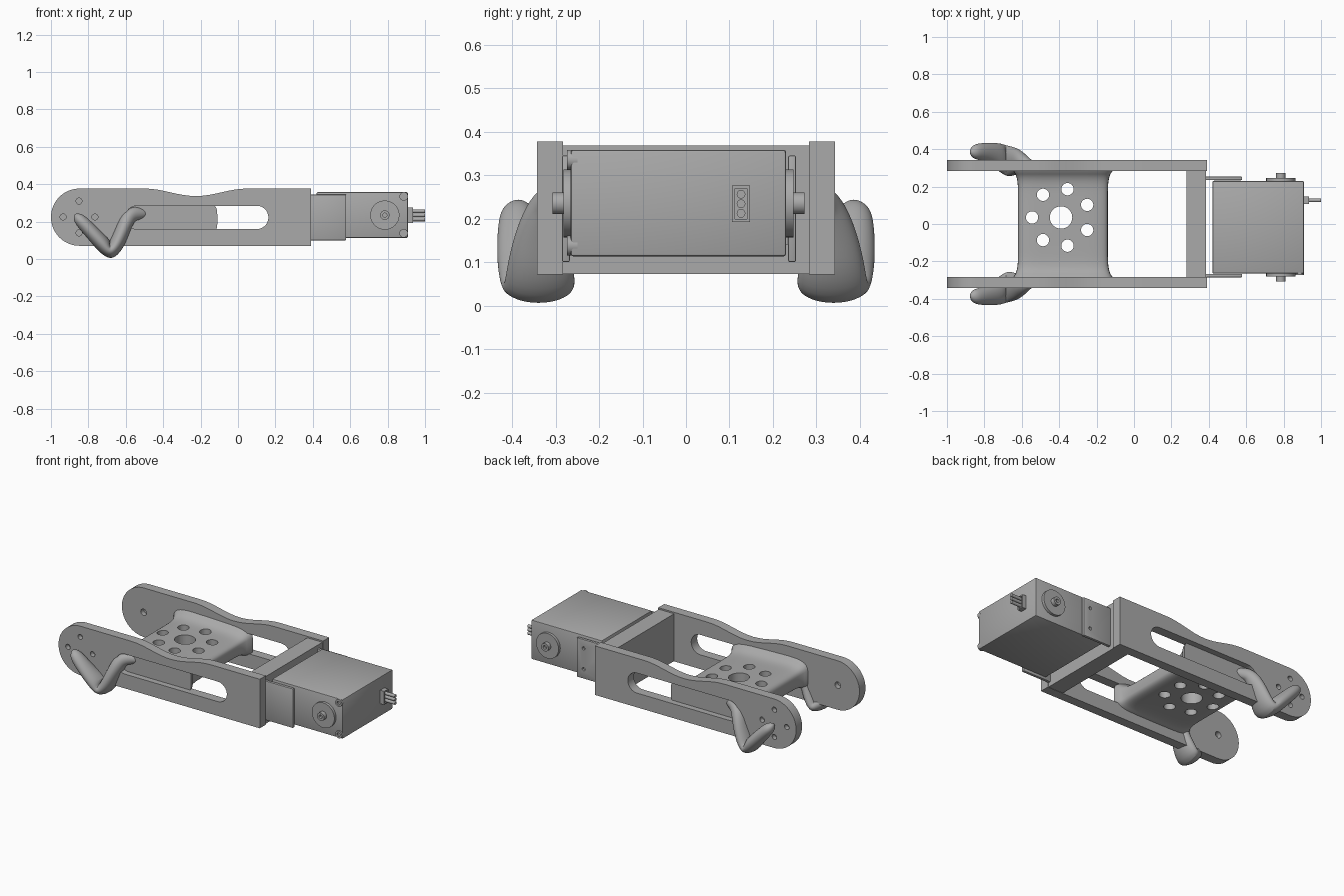
import bpy, bmesh, math
from mathutils import Matrix, Vector

if "Cube" in bpy.data.objects:
    bpy.data.objects.remove(bpy.data.objects["Cube"], do_unlink=True)

GREY = bpy.data.materials.new("mid grey")
GREY.use_nodes = True
GREY.diffuse_color = (0.4, 0.4, 0.4, 1)
GREY.node_tree.nodes["Principled BSDF"].inputs["Base Color"].default_value = (0.4, 0.4, 0.4, 1)


def smooth(ob, angle=30):
    bpy.ops.object.select_all(action='DESELECT')
    ob.select_set(True)
    bpy.context.view_layer.objects.active = ob
    bpy.ops.object.shade_smooth_by_angle(angle=math.radians(angle))


def finish(name, bm, angle=30):
    bmesh.ops.recalc_face_normals(bm, faces=bm.faces)
    mesh = bpy.data.meshes.new(name)
    bm.to_mesh(mesh)
    bm.free()
    mesh.materials.append(GREY)
    ob = bpy.data.objects.new(name, mesh)
    bpy.context.collection.objects.link(ob)
    smooth(ob, angle)
    return ob


def box(name, x, y, z, bevel=0):
    bm = bmesh.new()
    size = Vector((x[1] - x[0], y[1] - y[0], z[1] - z[0]))
    mid = Vector((sum(x), sum(y), sum(z))) / 2
    bmesh.ops.create_cube(bm, size=1, matrix=Matrix.Translation(mid) @ Matrix.Diagonal((*size, 1)))
    if bevel:
        bmesh.ops.bevel(bm, geom=bm.edges[:], offset=bevel, segments=2, profile=0.5, affect='EDGES')
    return finish(name, bm)


def cylinder(name, centre, radius, depth, axis='Y', sides=32):
    turn = {'X': Matrix.Rotation(math.pi / 2, 4, 'Y'),
            'Y': Matrix.Rotation(math.pi / 2, 4, 'X'), 'Z': Matrix()}[axis]
    bm = bmesh.new()
    bmesh.ops.create_cone(bm, cap_ends=True, segments=sides, radius1=radius, radius2=radius,
                          depth=depth, matrix=Matrix.Translation(centre) @ turn)
    return finish(name, bm)


def prism(name, outline, y0, y1):
    """Extrude an outline in the xz plane along y."""
    bm = bmesh.new()
    face = bm.faces.new([bm.verts.new((x, y0, z)) for x, z in outline])
    grown = bmesh.ops.extrude_face_region(bm, geom=[face])["geom"]
    bmesh.ops.translate(bm, vec=(0, y1 - y0, 0),
                        verts=[v for v in grown if isinstance(v, bmesh.types.BMVert)])
    return finish(name, bm)


def loft(name, rings):
    """Skin a list of closed rings and cap both ends."""
    bm = bmesh.new()
    rows = [[bm.verts.new(p) for p in ring] for ring in rings]
    n = len(rows[0])
    for a, b in zip(rows, rows[1:]):
        for i in range(n):
            bm.faces.new((a[i], a[(i + 1) % n], b[(i + 1) % n], b[i]))
    bm.faces.new(rows[0])
    bm.faces.new(rows[-1])
    return finish(name, bm, 60)


def cut(ob, cutters):
    for c in cutters:
        mod = ob.modifiers.new("cut", 'BOOLEAN')
        mod.operation = 'DIFFERENCE'
        mod.solver = 'EXACT'
        mod.object = c
        bpy.context.view_layer.objects.active = ob
        bpy.ops.object.modifier_apply(modifier=mod.name)
        bpy.data.objects.remove(c, do_unlink=True)
    smooth(ob)


def arc(cx, cz, r, start, end, n=16):
    return [(cx + r * math.cos(math.radians(start + (end - start) * i / n)),
             cz + r * math.sin(math.radians(start + (end - start) * i / n))) for i in range(n + 1)]


# Side rails: rounded pivot end, shallow dip on top, long slot
dip = [(0.05 - 0.55 * i / 16, 0.377 - 0.02 * (1 - math.cos(math.tau * i / 16))) for i in range(17)]
rail_outline = [(0.39, 0.071), (0.39, 0.377)] + dip + arc(-0.847, 0.224, 0.153, 90, 270, 32)
slot_outline = arc(0.1, 0.2225, 0.0625, -90, 90) + arc(-0.54, 0.2225, 0.0625, 90, 270)

# Hook path: x, y offset, z, in-plane radius, sideways radius
hook_path = [(-0.872, 0.385, 0.24, 0.006, 0.008), (-0.86, 0.386, 0.226, 0.027, 0.034),
             (-0.835, 0.388, 0.2, 0.038, 0.046), (-0.76, 0.378, 0.12, 0.041, 0.06),
             (-0.71, 0.352, 0.066, 0.046, 0.082), (-0.682, 0.337, 0.034, 0.05, 0.086),
             (-0.65, 0.335, 0.075, 0.044, 0.082), (-0.62, 0.335, 0.145, 0.04, 0.068),
             (-0.592, 0.325, 0.215, 0.043, 0.052), (-0.56, 0.31, 0.245, 0.042, 0.042),
             (-0.52, 0.295, 0.243, 0.034, 0.03), (-0.48, 0.285, 0.24, 0.012, 0.012)]

for side, label in ((1, "left"), (-1, "right")):
    rail = prism(label + "_rail", rail_outline, side * 0.283, side * 0.342)
    cutters = [prism("slot_cutter", slot_outline, side * 0.2, side * 0.4)]
    for i in range(4):
        a = i * math.pi / 2
        cutters.append(cylinder("hole_cutter", (-0.85 + 0.085 * math.cos(a), side * 0.342,
                                                0.225 + 0.085 * math.sin(a)), 0.016, 0.06, sides=20))
    cutters.append(cylinder("pivot_cutter", (-0.85, side * 0.283, 0.225), 0.02, 0.06, sides=20))
    cut(rail, cutters)

    rings = []
    for i, (x, y, z, r, w) in enumerate(hook_path):
        before, after = hook_path[max(i - 1, 0)], hook_path[min(i + 1, len(hook_path) - 1)]
        along = Vector((after[0] - before[0], 0, after[2] - before[2])).normalized()
        across = along.cross(Vector((0, 1, 0)))
        rings.append([Vector((x, side * y, z)) + across * r * math.cos(t) + Vector((0, w * math.sin(t), 0))
                      for t in (math.tau * k / 12 for k in range(12))])
    hook = loft(label + "_hook", rings)
    rounding = hook.modifiers.new("round", 'SUBSURF')
    rounding.levels = rounding.render_levels = 2

# Thick mounting web that flares into the rails
rings = []
for j in range(33):
    y = -0.305 + 0.61 * j / 32
    flare = min(1, abs(y) / 0.29) ** 9
    half_x = 0.24 + 0.03 * flare
    ring = []
    for k in range(40):
        c, s = math.cos(math.tau * k / 40), math.sin(math.tau * k / 40)
        x = half_x * math.copysign(abs(c) ** 0.4, c)
        reach = 0.062 + 0.05 * flare - 0.03 * x if s > 0 else 0.063 + 0.02 * flare
        ring.append((x - 0.38, y, 0.21 + reach * math.copysign(abs(s) ** 0.45, s)))
    rings.append(ring)
web = loft("mounting_web", rings)
holes = [cylinder("bore_cutter", (-0.39, 0.035, 0.21), 0.06, 0.3, 'Z')]
for i in range(7):
    a = math.pi + i * math.tau / 7
    holes.append(cylinder("bolt_cutter", (-0.39 + 0.155 * math.cos(a), 0.035 + 0.155 * math.sin(a), 0.21),
                          0.033, 0.3, 'Z', 24))
cut(web, holes)

# End wall joining the rails
box("end_wall", (0.28, 0.385), (-0.3, 0.3), (0.073, 0.368))

# Motor case with its two bracket plates
box("motor_case", (0.42, 0.908), (-0.265, 0.23), (0.113, 0.358), 0.006)
box("right_bracket_plate", (0.38, 0.578), (-0.285, -0.267), (0.1, 0.345), 0.004)
plate = box("left_bracket_plate", (0.38, 0.578), (0.235, 0.253), (0.1, 0.345), 0.004)
cut(plate, [cylinder("rivet_cutter", (0.53, 0.244, z), 0.01, 0.1, sides=16) for z in (0.16, 0.29)])
box("left_bracket_spacer", (0.43, 0.57), (0.22, 0.24), (0.14, 0.31))

# Output hub on each side of the motor
for y, s, label in ((0.23, 1, "left"), (-0.265, -1, "right")):
    cylinder(label + "_hub_flange", (0.785, y + s * 0.006, 0.235), 0.078, 0.022, sides=48)
    hub = cylinder(label + "_hub_shaft", (0.785, y + s * 0.02, 0.235), 0.025, 0.044)
    cut(hub, [cylinder("hub_cutter", (0.785, y + s * 0.042, 0.235), 0.011, 0.03, sides=20)])

# Corner screws on the motor
for z in (0.335, 0.138):
    screw = cylinder("case_screw", (0.886, -0.262, z), 0.023, 0.024, sides=24)
    cut(screw, [cylinder("screw_cutter", (0.886, -0.274, z), 0.012, 0.016, sides=6)])

# Cable socket and three pins
socket = box("cable_socket", (0.9, 0.935), (0.106, 0.147), (0.192, 0.276))
cut(socket, [box("socket_cutter", (0.92, 0.95), (0.113, 0.14), (0.199, 0.269))])
for z in (0.212, 0.234, 0.256):
    cylinder("cable_pin", (0.955, 0.1265, z), 0.01, 0.09, 'X', 16)
